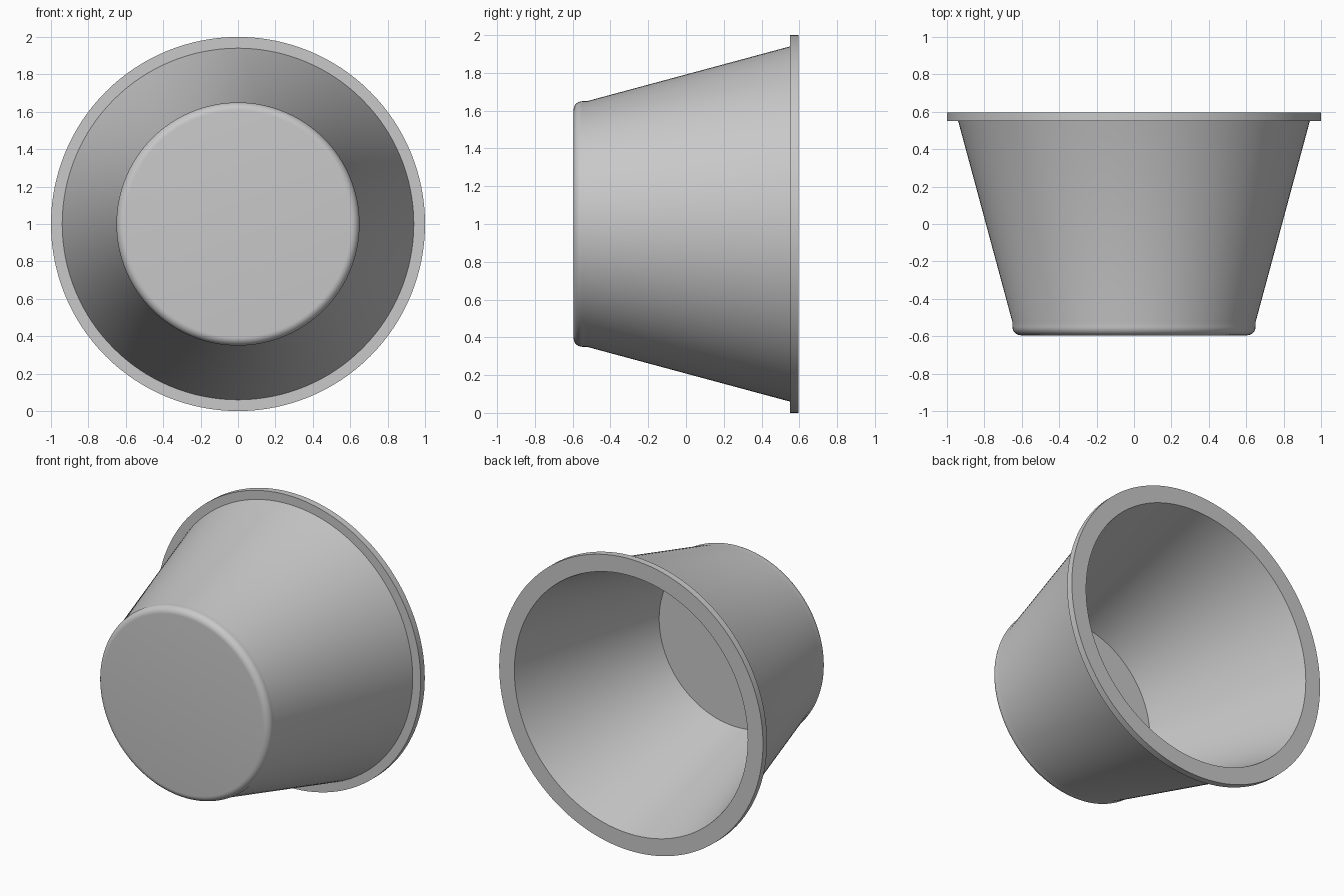
import bpy
import bmesh
from math import sin, cos, pi, radians
from mathutils import Vector

cube = bpy.data.objects.get("Cube")
if cube:
    bpy.data.objects.remove(cube)

# Light grey plastic
grey = bpy.data.materials.new("light_grey")
grey.use_nodes = True
colour = (0.58, 0.58, 0.58, 1)
grey.diffuse_color = colour
grey.node_tree.nodes["Principled BSDF"].inputs["Base Color"].default_value = colour

FRONT, BACK = -0.595, 0.595
BASE_R, FILLET = 0.65, 0.045

# Cross-section as (radius, y): closed base, rounded edge, tapered wall, flange, hollow inside
fillet = [(BASE_R - FILLET + FILLET * sin(a), FRONT + FILLET - FILLET * cos(a))
          for a in (pi / 2 * i / 8 for i in range(9))]
profile = [(0, FRONT), *fillet, (BASE_R, -0.525),
           (0.94, 0.55), (1, 0.55), (1, BACK),
           (0.885, BACK), (0.585, -0.545), (0, -0.545)]


def lathe(name, points, material, steps=128):
    """Turn a cross-section around the y axis."""
    bm = bmesh.new()
    verts = [bm.verts.new((r, y, 0)) for r, y in points]
    edges = [bm.edges.new(pair) for pair in zip(verts, verts[1:])]
    bmesh.ops.spin(bm, geom=verts + edges, cent=Vector(), axis=(0, 1, 0),
                   angle=2 * pi, steps=steps, use_duplicate=False)
    bmesh.ops.remove_doubles(bm, verts=bm.verts, dist=0.0001)
    bmesh.ops.recalc_face_normals(bm, faces=bm.faces)
    mesh = bpy.data.meshes.new(name)
    bm.to_mesh(mesh)
    bm.free()
    mesh.materials.append(material)
    obj = bpy.data.objects.new(name, mesh)
    bpy.context.collection.objects.link(obj)
    return obj


# Cup lying on its side, resting on the flange
cup = lathe("flanged_cup", profile, grey)
cup.location.z = 1
bpy.ops.object.select_all(action="DESELECT")
cup.select_set(True)
bpy.context.view_layer.objects.active = cup
bpy.ops.object.shade_smooth_by_angle(angle=radians(30))
